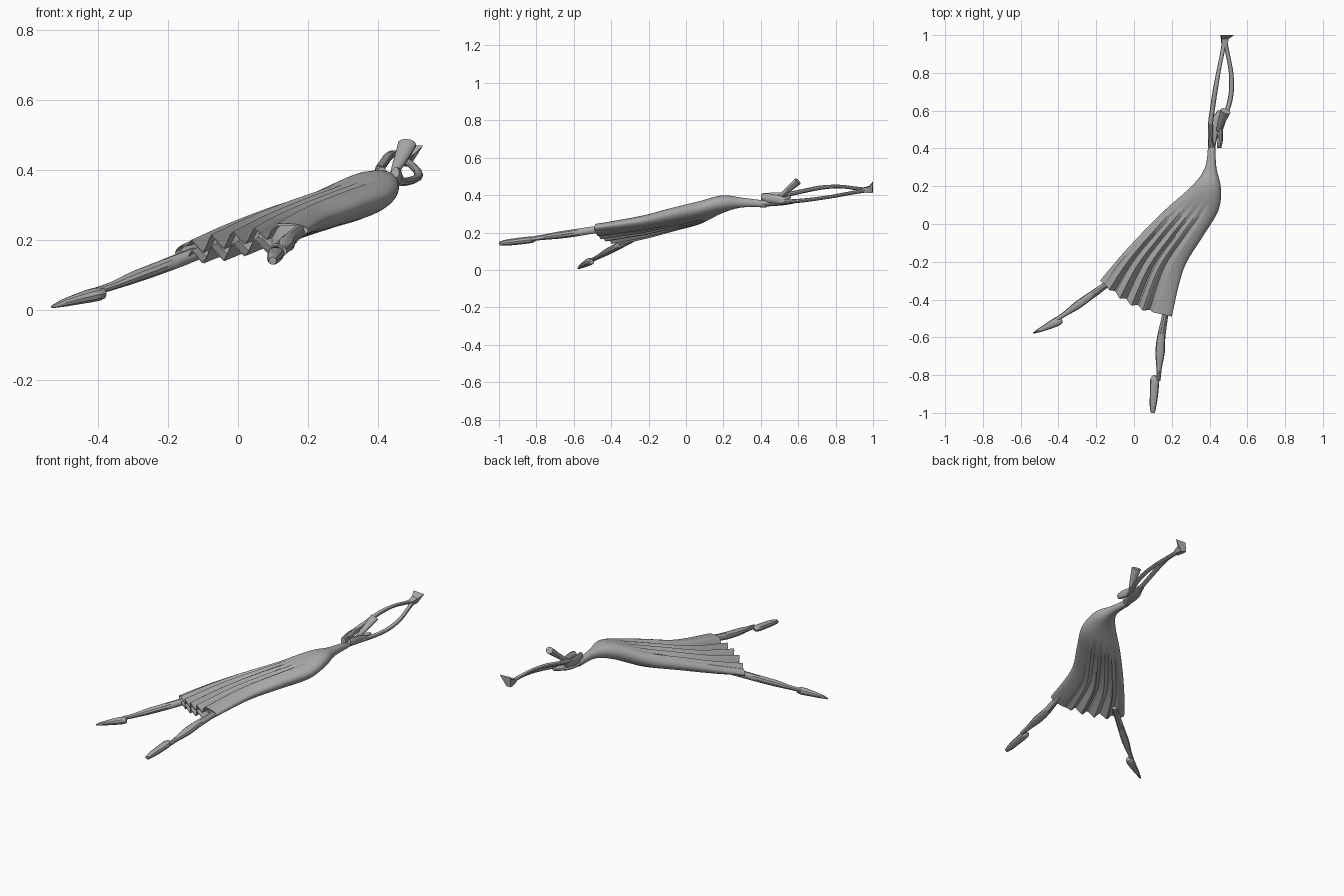
import bpy, bmesh, math
from mathutils import Vector

if "Cube" in bpy.data.objects:
    bpy.data.objects.remove(bpy.data.objects["Cube"])

grey = bpy.data.materials.new("warm grey")
grey.use_nodes = True
grey.diffuse_color = (0.4, 0.4, 0.4, 1)
grey.node_tree.nodes["Principled BSDF"].inputs["Base Color"].default_value = (0.4, 0.4, 0.4, 1)


def spline(stations, t):
    """Catmull-Rom sample of equal-length tuples, t from 0 to len - 1."""
    last = len(stations) - 1
    i = min(int(t), last - 1)
    f = t - i
    a, b, c, d = (stations[min(max(k, 0), last)] for k in (i - 1, i, i + 1, i + 2))
    return [0.5 * (2 * q + (r - p) * f + (2 * p - 5 * q + 4 * r - s) * f * f
                   + (3 * q - p - 3 * r + s) * f ** 3) for p, q, r, s in zip(a, b, c, d)]


def loft(name, rings, angle=35):
    """Skin a list of equal rings and close both ends."""
    bm = bmesh.new()
    loops = [[bm.verts.new(p) for p in ring] for ring in rings]
    n = len(loops[0])
    for a, b in zip(loops, loops[1:]):
        for k in range(n):
            bm.faces.new((a[k], a[(k + 1) % n], b[(k + 1) % n], b[k]))
    bm.faces.new(loops[0][::-1])
    bm.faces.new(loops[-1])
    bmesh.ops.triangulate(bm, faces=[f for f in bm.faces if len(f.verts) > 4])
    bmesh.ops.recalc_face_normals(bm, faces=bm.faces)
    mesh = bpy.data.meshes.new(name)
    bm.to_mesh(mesh)
    bm.free()
    mesh.materials.append(grey)
    obj = bpy.data.objects.new(name, mesh)
    bpy.context.collection.objects.link(obj)
    bpy.ops.object.select_all(action='DESELECT')
    obj.select_set(True)
    bpy.context.view_layer.objects.active = obj
    bpy.ops.object.shade_smooth_by_angle(angle=math.radians(angle))
    return obj


def limb(name, stations, sides=10, sub=4):
    """Tube through (x, y, z, half width, half height) stations."""
    steps = (len(stations) - 1) * sub
    samples = [spline(stations, i / sub) for i in range(steps + 1)]
    pts = [Vector(s[:3]) for s in samples]
    rings = []
    for i, s in enumerate(samples):
        tangent = (pts[min(i + 1, steps)] - pts[max(i - 1, 0)]).normalized()
        side = tangent.cross(Vector((0, 0, 1))).normalized()
        up = side.cross(tangent)
        rings.append([pts[i] + side * (math.cos(a) * max(s[3], .002)) + up * (math.sin(a) * max(s[4], .002))
                      for a in (2 * math.pi * k / sides for k in range(sides))])
    return loft(name, rings)


# Dress: left edge xyz, right edge xyz, half thickness, from waist to hem
DRESS = [
    (.393, .43, .352, .430, .43, .352, .018),
    (.376, .30, .360, .436, .30, .360, .026),
    (.305, .20, .345, .460, .19, .358, .046),
    (.170, .08, .285, .446, .07, .330, .054),
    (.040, -.05, .245, .362, -.07, .300, .052),
    (-.080, -.18, .203, .262, -.24, .262, .046),
    (-.180, -.30, .163, .200, -.49, .227, .038),
]
COLS = 72
PLEATS = 4.5


def dress_ring(t, thin=1.0):
    s = spline(DRESS, t)
    left, right, h = Vector(s[:3]), Vector(s[3:6]), s[6]
    p = min(max((t - 2.7) / 3.3, 0), 1)
    top, bottom = [], []
    for k in range(COLS + 1):
        u = 0.5 - 0.5 * math.cos(math.pi * k / COLS)
        # pleats fade in toward the hem and stay off the two leg tubes
        w = min(max((u - .06) / .1, 0), 1) * min(max((.80 - u) / .1, 0), 1)
        phase = (u - .06) / .74 * PLEATS
        tri = 4 * abs(phase - math.floor(phase + .5)) - 1
        c = left.lerp(right, u)
        bulge = .035 * p * p * math.sin(math.pi * u)
        bulge += .010 * p * w * tri
        c += Vector((-.35, -.94, 0)) * bulge
        c.z += p * w * (.024 * tri - .008)
        half = thin * h * math.sqrt(max(1 - abs(2 * u - 1) ** 2.6, 0)) * (1 - .5 * p * w)
        top.append(c + Vector((0, 0, half)))
        bottom.append(c - Vector((0, 0, half)))
    top[0].z += .001
    top[-1].z += .001
    return top + bottom[::-1]


rings = [dress_ring(i / 6) for i in range(37)]
rings += [dress_ring(6, .8), dress_ring(5.75, .65)]     # hollow hem
loft("pleated_dress", rings, 30)

# Legs and pointed feet
limb("left_leg", [
    (.180, -.40, .228, .018, .020), (.162, -.50, .213, .017, .020),
    (.144, -.60, .197, .022, .021), (.138, -.68, .186, .025, .020),
    (.133, -.76, .175, .015, .015), (.129, -.83, .166, .011, .012)])
limb("left_foot", [
    (.116, -.805, .166, .012, .008), (.110, -.825, .162, .024, .018),
    (.106, -.90, .153, .022, .019), (.101, -.96, .146, .018, .017),
    (.099, -.998, .140, .011, .011)])
limb("right_leg", [
    (-.09, -.275, .172, .018, .018), (-.16, -.330, .145, .018, .020),
    (-.23, -.380, .118, .020, .019), (-.30, -.430, .092, .021, .017),
    (-.36, -.472, .068, .014, .012), (-.41, -.505, .052, .011, .011)])
limb("right_foot", [
    (-.383, -.505, .046, .016, .014), (-.405, -.515, .044, .024, .020),
    (-.45, -.538, .033, .019, .017), (-.50, -.562, .019, .011, .011),
    (-.533, -.577, .008, .004, .004)])

# Flat torso and the raised shoulder folds
limb("torso", [
    (.411, .40, .352, .018, .017), (.415, .45, .354, .024, .014),
    (.425, .51, .358, .030, .014), (.440, .56, .364, .024, .012),
    (.455, .60, .368, .010, .008)])
limb("left_shoulder_fold", [
    (.450, .405, .392, .012, .016), (.456, .44, .385, .014, .024),
    (.458, .49, .378, .013, .022), (.468, .55, .369, .010, .012)])
limb("right_shoulder_fold", [
    (.412, .405, .388, .015, .022), (.404, .45, .388, .012, .026),
    (.402, .50, .390, .010, .024), (.406, .56, .398, .008, .016)])

# Head as a flaring, flat-ended cone
limb("head", [
    (.445, .495, .388, .010, .010), (.458, .53, .415, .017, .014),
    (.472, .565, .445, .023, .017), (.484, .598, .474, .028, .020)], 12, 2)

# Arms that curve round and meet overhead
limb("right_arm", [
    (.406, .45, .392, .012, .014), (.405, .53, .402, .013, .013),
    (.417, .62, .420, .013, .012), (.432, .72, .440, .013, .012),
    (.450, .82, .446, .011, .010), (.466, .90, .437, .011, .010),
    (.478, .965, .428, .012, .012)])
limb("left_arm", [
    (.450, .47, .368, .012, .014), (.474, .55, .366, .013, .012),
    (.502, .63, .372, .013, .011), (.516, .71, .382, .013, .010),
    (.514, .80, .396, .012, .010), (.500, .88, .411, .011, .010),
    (.482, .965, .426, .012, .012)])

# Joined hands: a wedge that flares to a flat end
hand = [[(.478 + a * .014, .935, .427 + b * .010) for a, b in ((-1, -1), (1, -1), (1, 1), (-1, 1))],
        [(.460, .980, .412), (.492, .980, .410), (.502, .980, .444), (.464, .980, .450)],
        [(.457, 1.0, .414), (.490, .995, .410), (.530, 1.0, .470), (.460, 1.0, .474)]]
loft("joined_hands", hand, 25)
